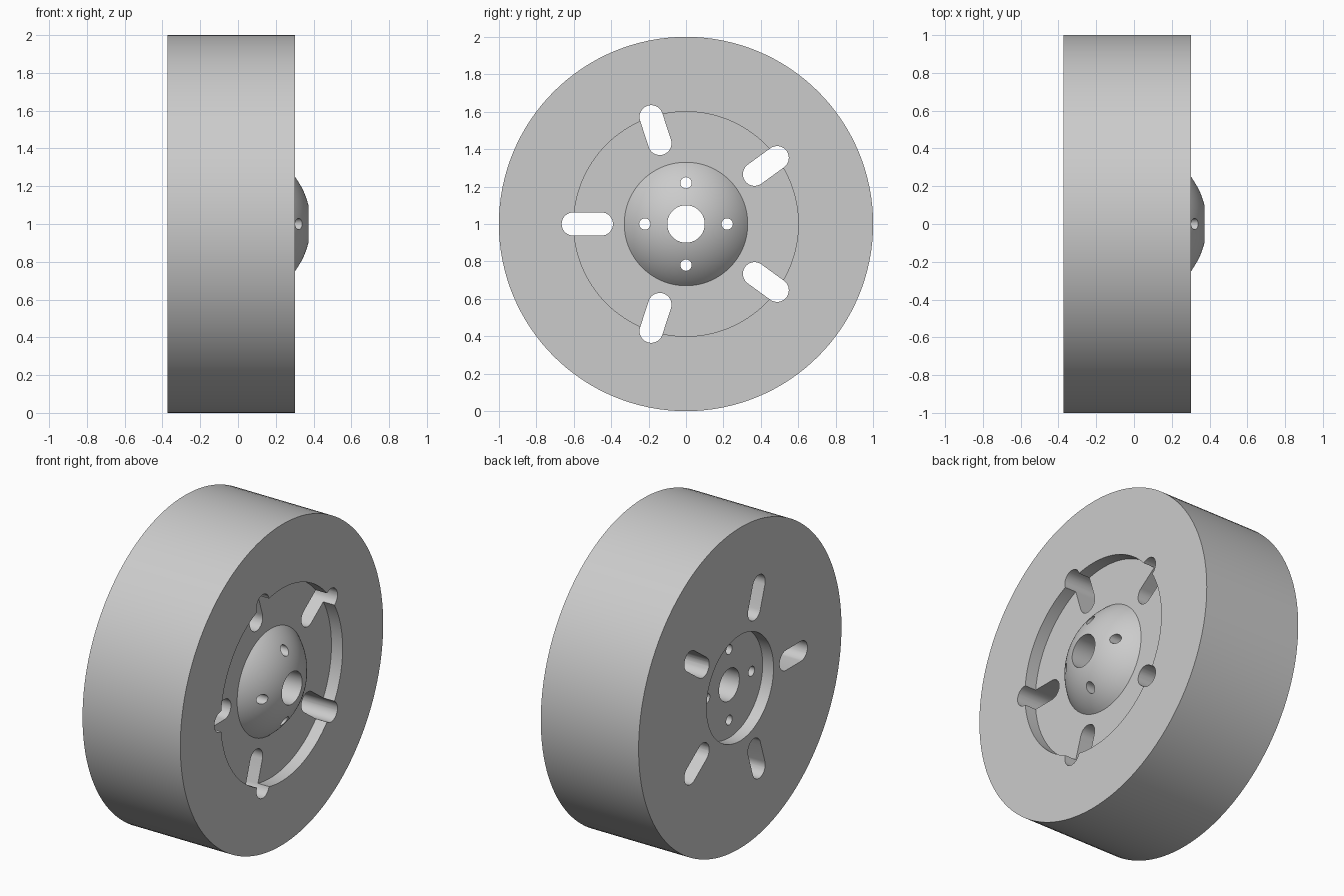
import bpy, bmesh
from math import sin, cos, pi, radians, sqrt

if "Cube" in bpy.data.objects:
    bpy.data.objects.remove(bpy.data.objects["Cube"])

SEG = 128
BACK, FACE = -0.373, 0.302          # outer flat faces
FLOOR, BACK_FLOOR = 0.225, -0.298   # recess floors
BORE, HUB = 0.1, 0.33
DOME_C, DOME_R = -0.0375, 0.422     # sphere forming the hub dome


def new_object(name, bm):
    bmesh.ops.recalc_face_normals(bm, faces=bm.faces)
    mesh = bpy.data.meshes.new(name)
    bm.to_mesh(mesh)
    bm.free()
    ob = bpy.data.objects.new(name, mesh)
    bpy.context.collection.objects.link(ob)
    return ob


def lathe(name, profile):
    """Revolve a closed (x, radius) profile about the x axis at z = 1."""
    bm = bmesh.new()
    rings = [[bm.verts.new((x, r * cos(2 * pi * i / SEG), 1 + r * sin(2 * pi * i / SEG)))
              for i in range(SEG)] for x, r in profile]
    for a, b in zip(rings, rings[1:] + rings[:1]):
        for i in range(SEG):
            j = (i + 1) % SEG
            bm.faces.new((a[i], a[j], b[j], b[i]))
    return new_object(name, bm)


def add_prism(bm, outline):
    """Extrude a (y, z) outline right through the wheel."""
    a, b = [[bm.verts.new((x, y, 1 + z)) for y, z in outline] for x in (-0.6, 0.6)]
    bm.faces.new(a)
    bm.faces.new(b[::-1])
    for i in range(len(a)):
        j = (i + 1) % len(a)
        bm.faces.new((a[i], b[i], b[j], a[j]))


def slot(r0, r1, w, angle, n=16):
    """Rounded slot running radially from r0 to r1 (arc centres)."""
    pts = []
    for centre, start in ((r1, -pi / 2), (r0, pi / 2)):
        for k in range(n + 1):
            t = start + pi * k / n
            pts.append((centre + w * cos(t), w * sin(t)))
    c, s = cos(angle), sin(angle)
    return [(u * c - v * s, u * s + v * c) for u, v in pts]


# Wheel body: domed hub, front recess, rim, back recess and bore
dome = []
for k in range(17):
    r = BORE + (HUB - BORE) * k / 16
    dome.append((DOME_C + sqrt(DOME_R ** 2 - r * r), r))
dome[-1] = (FLOOR, HUB)
wheel = lathe("wheel", dome + [
    (FLOOR, 0.6), (FACE, 0.6), (FACE, 1.0), (BACK, 1.0),
    (BACK, HUB), (BACK_FLOOR, HUB), (BACK_FLOOR, BORE)])

# Cutter: five radial slots and four bolt holes
bm = bmesh.new()
for k in range(5):
    add_prism(bm, slot(0.453, 0.602, 0.0625, radians(36 + 72 * k)))
for k in range(4):
    cy, cz = 0.22 * cos(k * pi / 2), 0.22 * sin(k * pi / 2)
    add_prism(bm, [(cy + 0.03 * cos(i * pi / 16), cz + 0.03 * sin(i * pi / 16))
                   for i in range(32)])
cutter = new_object("hole_cutter", bm)
cutter.hide_render = True

bpy.context.view_layer.objects.active = wheel
wheel.select_set(True)
mod = wheel.modifiers.new("holes", 'BOOLEAN')
mod.operation = 'DIFFERENCE'
mod.solver = 'EXACT'
mod.object = cutter
bpy.ops.object.modifier_apply(modifier=mod.name)
bpy.data.objects.remove(cutter, do_unlink=True)

bpy.ops.object.shade_smooth_by_angle(angle=radians(30))
